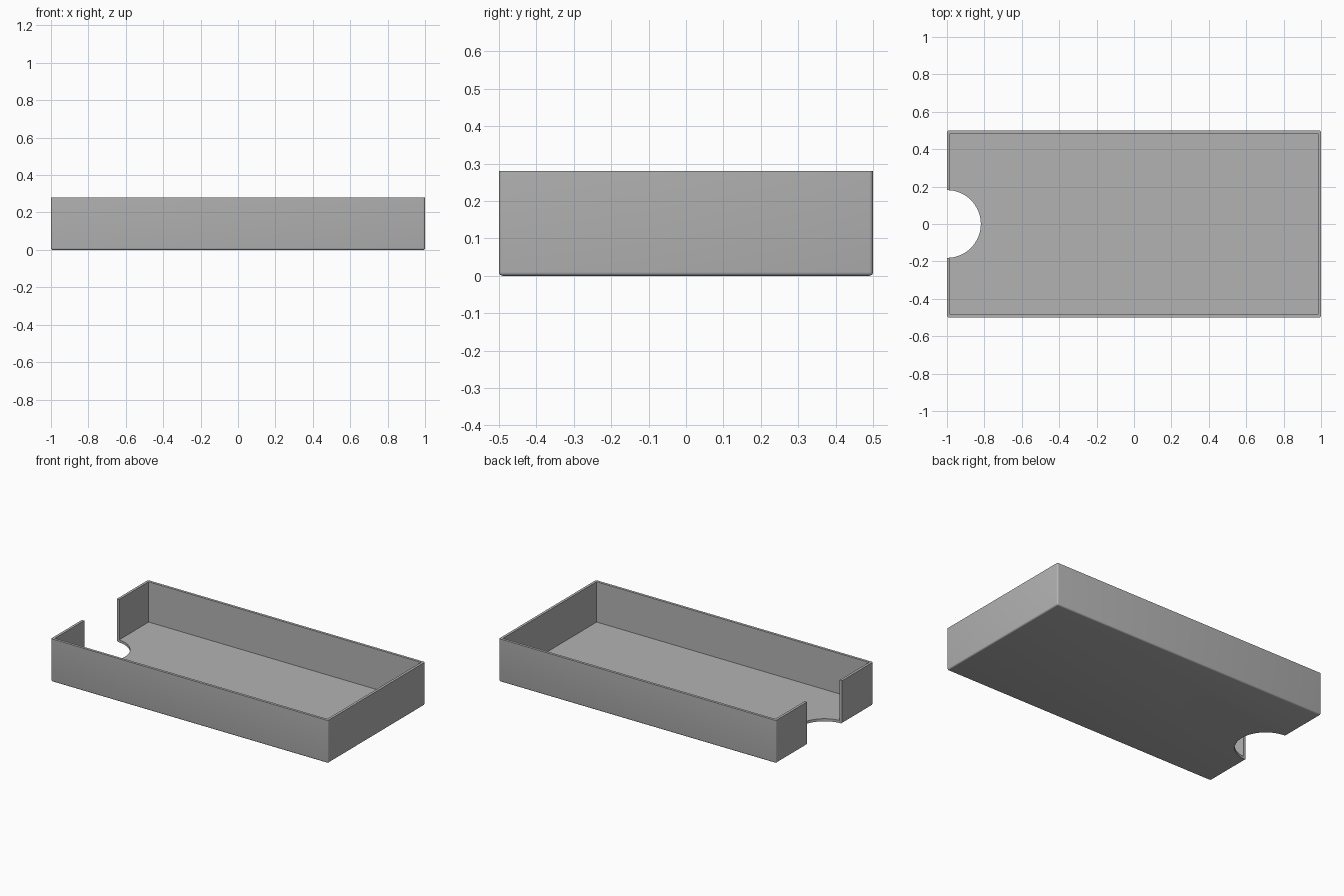
import bpy
import bmesh
import math
from mathutils import Matrix

LENGTH, WIDTH, HEIGHT = 2.0, 1.0, 0.28
WALL = 0.017
ROUND = 0.01
NOTCH_RADIUS = 0.181

cube = bpy.data.objects.get("Cube")
if cube:
    bpy.data.objects.remove(cube, do_unlink=True)

grey = bpy.data.materials.new("plain grey")
grey.use_nodes = True
COLOUR = (0.45, 0.45, 0.45, 1.0)
grey.diffuse_color = COLOUR
grey.node_tree.nodes["Principled BSDF"].inputs["Base Color"].default_value = COLOUR


def make_object(name, bm):
    mesh = bpy.data.meshes.new(name)
    bm.to_mesh(mesh)
    bm.free()
    mesh.materials.append(grey)
    obj = bpy.data.objects.new(name, mesh)
    bpy.context.collection.objects.link(obj)
    return obj


def box(length, width, bottom, top):
    bm = bmesh.new()
    bmesh.ops.create_cube(bm, size=1)
    bmesh.ops.scale(bm, vec=(length, width, top - bottom), verts=bm.verts)
    bmesh.ops.translate(bm, vec=(0, 0, (top + bottom) / 2), verts=bm.verts)
    return bm


# Outer block: every edge is rounded except those of the open top
bm = box(LENGTH, WIDTH, 0, HEIGHT)
edges = [e for e in bm.edges if min(v.co.z for v in e.verts) < HEIGHT / 2]
bmesh.ops.bevel(bm, geom=edges, offset=ROUND, segments=4, profile=0.5, affect='EDGES')
tray = make_object("tray", bm)

# Square-cornered hollow that leaves thin walls and a floor
cavity = make_object("cavity_cutter", box(LENGTH - 2 * WALL, WIDTH - 2 * WALL, WALL, HEIGHT + 0.1))

# Thumb notch through the right wall and floor
bm = bmesh.new()
bmesh.ops.create_cone(bm, cap_ends=True, segments=64, radius1=NOTCH_RADIUS,
                      radius2=NOTCH_RADIUS, depth=1,
                      matrix=Matrix.Translation((-LENGTH / 2, 0, HEIGHT / 2)))
notch = make_object("notch_cutter", bm)

bpy.context.view_layer.objects.active = tray
for cutter in (cavity, notch):
    cutter.hide_render = True
    mod = tray.modifiers.new(cutter.name, 'BOOLEAN')
    mod.operation = 'DIFFERENCE'
    mod.solver = 'EXACT'
    mod.object = cutter
    bpy.ops.object.modifier_apply(modifier=mod.name)
    bpy.data.objects.remove(cutter, do_unlink=True)

# Smooth rounded edges, keep the rims crisp
bpy.ops.object.select_all(action='DESELECT')
tray.select_set(True)
bpy.ops.object.shade_smooth_by_angle(angle=math.radians(30))
